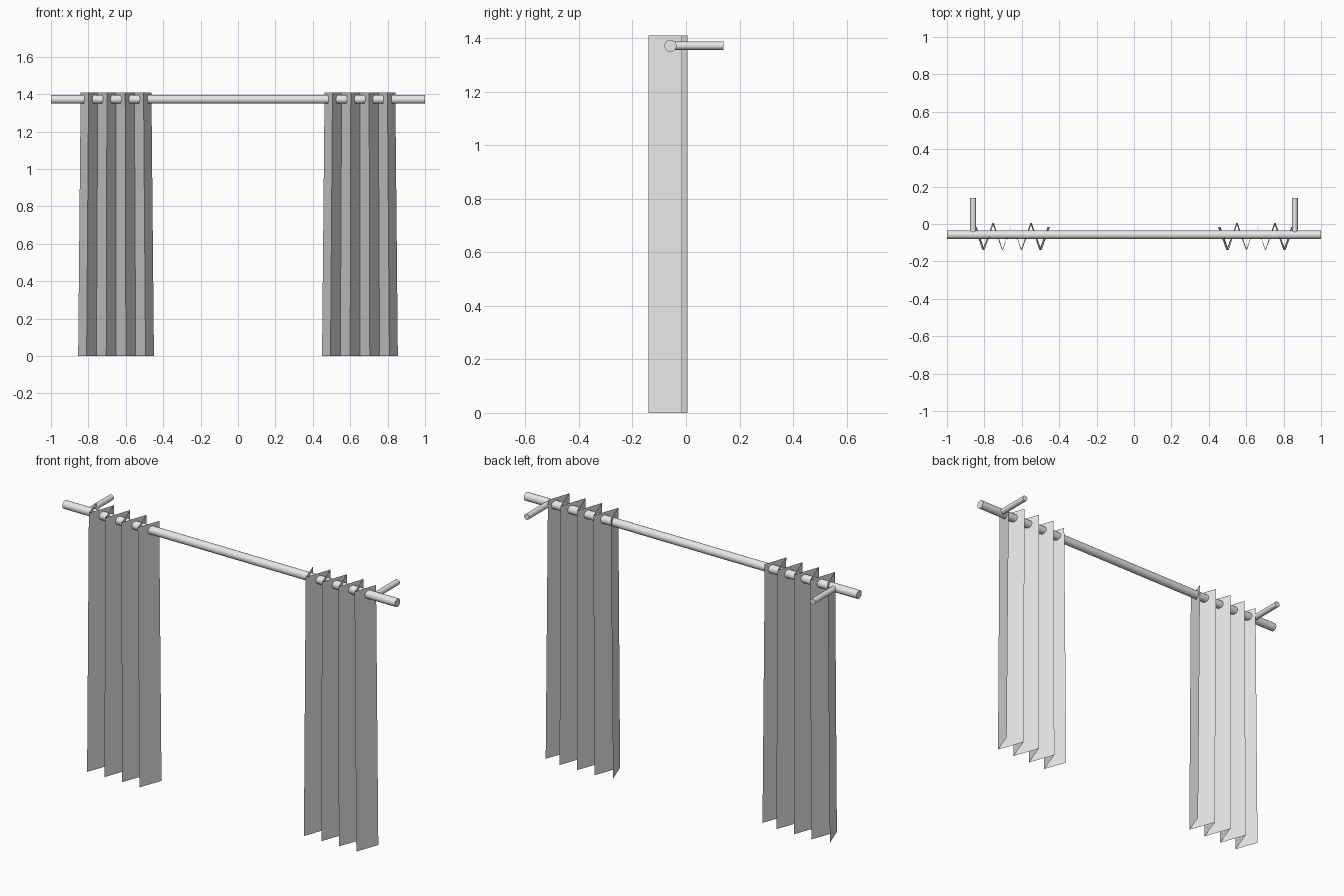
import bpy
import bmesh
from mathutils import Vector

cube = bpy.data.objects.get("Cube")
if cube:
    bpy.data.objects.remove(cube, do_unlink=True)

ROD_Y, ROD_Z, ROD_R = -0.058, 1.372, 0.0225
TOP_Z = 1.41
FRONT_Y, BACK_Y = -0.14, 0.005
CURTAIN_X = 0.652
END_CUT = 0.86  # outermost pleats are slightly shorter


def make_material(name, rgb):
    mat = bpy.data.materials.new(name)
    mat.use_nodes = True
    mat.diffuse_color = (*rgb, 1)
    mat.node_tree.nodes["Principled BSDF"].inputs["Base Color"].default_value = (*rgb, 1)
    return mat


grey = make_material("light_grey", (0.8, 0.8, 0.8))


def cylinder(name, start, end, radius):
    start, end = Vector(start), Vector(end)
    axis = end - start
    bpy.ops.mesh.primitive_cylinder_add(
        vertices=32, radius=radius, depth=axis.length,
        location=(start + end) / 2,
        rotation=axis.to_track_quat('Z', 'Y').to_euler())
    obj = bpy.context.object
    obj.name = name
    obj.data.materials.append(grey)
    bpy.ops.object.shade_smooth_by_angle()
    return obj


def curtain(name, centre_x):
    """Pleated sheet of eight panels that flares slightly towards the floor."""
    bm = bmesh.new()

    def row(z, pitch):
        verts = []
        for i in range(-4, 5):
            offset, y = i * pitch, FRONT_Y if i % 2 else BACK_Y
            if abs(i) == 4:
                offset = (3 + END_CUT) * pitch * (1 if i > 0 else -1)
                y = FRONT_Y + (BACK_Y - FRONT_Y) * END_CUT
            verts.append(bm.verts.new((centre_x + offset, y, z)))
        return verts

    low, high = row(0, 0.0525), row(TOP_Z, 0.049)
    for i in range(8):
        bm.faces.new((low[i], low[i + 1], high[i + 1], high[i]))
    mesh = bpy.data.meshes.new(name)
    bm.to_mesh(mesh)
    bm.free()
    mesh.materials.append(grey)
    obj = bpy.data.objects.new(name, mesh)
    bpy.context.collection.objects.link(obj)


# Rod across the full width
cylinder("curtain_rod", (-1, ROD_Y, ROD_Z), (1, ROD_Y, ROD_Z), ROD_R)

# Wall brackets and curtains on both sides
for side, sign in (("left", 1), ("right", -1)):
    cylinder(side + "_bracket", (sign * 0.86, ROD_Y, ROD_Z),
             (sign * 0.86, 0.14, ROD_Z), 0.0155)
    curtain(side + "_curtain", sign * CURTAIN_X)
